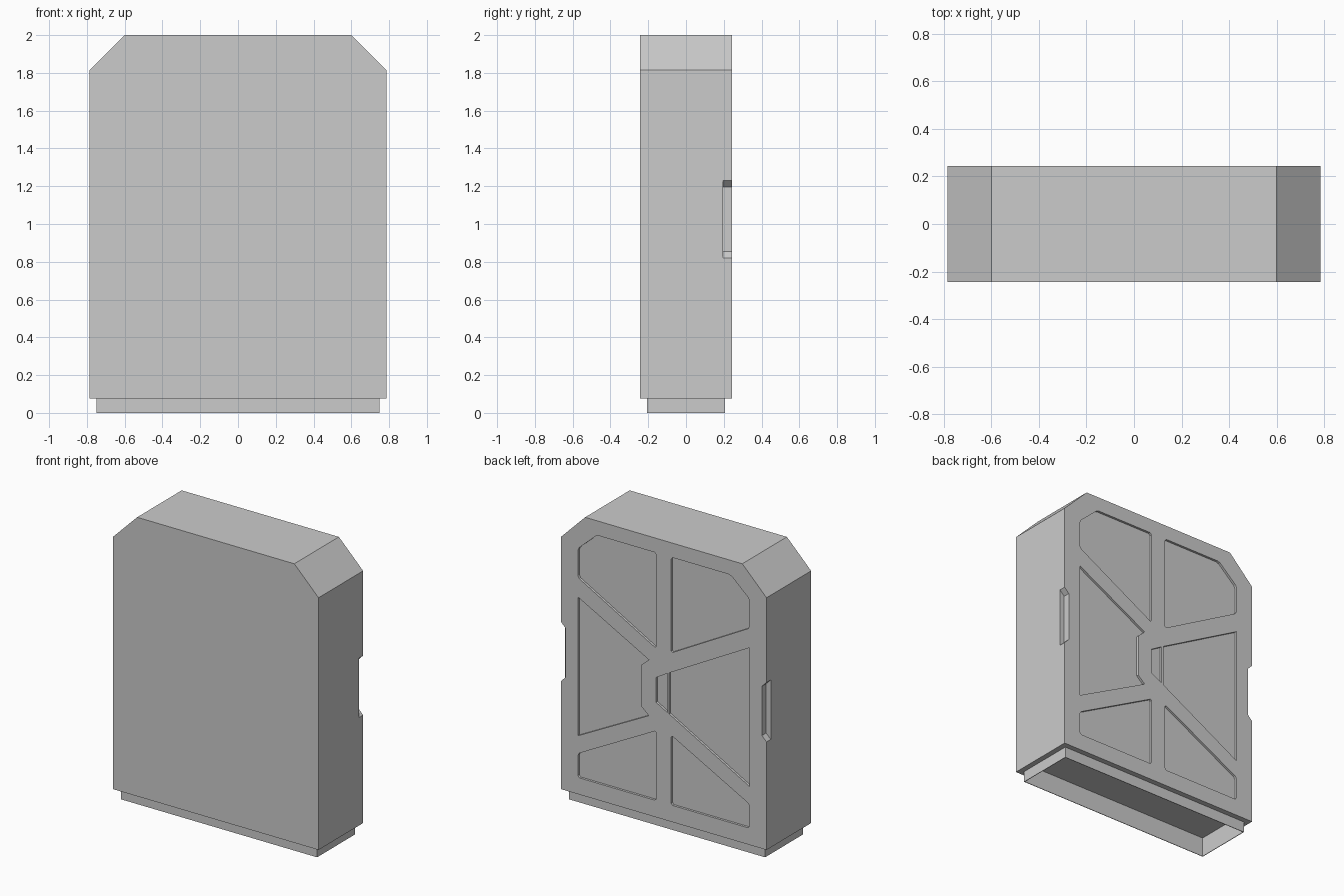
import bpy, bmesh
from mathutils import Vector

if "Cube" in bpy.data.objects:
    bpy.data.objects.remove(bpy.data.objects["Cube"])

BACK = 0.243      # y of the back face
DEPTH = 0.016     # depth of the back panels


def prism(name, profile, y0, y1, corner=0.0):
    """Extrude an (x, z) outline from y0 to y1, optionally easing its corners."""
    bm = bmesh.new()
    face = bm.faces.new([bm.verts.new((x, y0, z)) for x, z in profile])
    ext = bmesh.ops.extrude_face_region(bm, geom=[face])
    moved = [v for v in ext["geom"] if isinstance(v, bmesh.types.BMVert)]
    bmesh.ops.translate(bm, verts=moved, vec=(0, y1 - y0, 0))
    if corner:
        edges = [e for e in bm.edges
                 if abs(e.verts[0].co.y - e.verts[1].co.y) > 1e-4]
        bmesh.ops.bevel(bm, geom=edges, offset=corner, segments=1, affect='EDGES')
    bmesh.ops.recalc_face_normals(bm, faces=bm.faces)
    mesh = bpy.data.meshes.new(name)
    bm.to_mesh(mesh)
    bm.free()
    obj = bpy.data.objects.new(name, mesh)
    bpy.context.collection.objects.link(obj)
    return obj


def mirrored(profile):
    return [(-x, z) for x, z in profile]


# Main body with chamfered top corners
body = prism("case_body", [(-0.785, 0.075), (0.785, 0.075), (0.785, 1.815),
                           (0.6, 2.0), (-0.6, 2.0), (-0.785, 1.815)], -BACK, BACK)

# Stepped base with a thin rim and a hollow underside
bm = bmesh.new()
bm.from_mesh(body.data)
bm.faces.ensure_lookup_table()
bottom = min(bm.faces, key=lambda f: f.calc_center_median().z)
for inset, dz in ((0.037, -0.075), (0.004, 0.135)):
    bmesh.ops.inset_region(bm, faces=[bottom], thickness=inset, use_even_offset=True)
    ext = bmesh.ops.extrude_discrete_faces(bm, faces=[bottom])
    bottom = ext["faces"][0]
    bmesh.ops.translate(bm, verts=bottom.verts, vec=Vector((0, 0, dz)))
bm.to_mesh(body.data)
bm.free()

# Recessed panels on the back, between the crossing ribs
upper = [(0.057, 1.24), (0.655, 1.57), (0.655, 1.77), (0.51, 1.90), (0.057, 1.90)]
lower = [(0.057, 0.19), (0.655, 0.19), (0.655, 0.355), (0.057, 0.672)]
left_side = [(0.655, 0.478), (0.655, 1.435), (0.114, 1.147), (0.168, 1.098),
             (0.168, 0.808), (0.114, 0.761)]
right_side = [(-0.655, 0.478), (-0.655, 1.435), (-0.042, 1.098), (-0.042, 0.814)]
centre = [(-0.028, 1.09), (0.058, 1.04), (0.058, 0.868), (-0.028, 0.82)]

cutters = []
for p in (upper, mirrored(upper), lower, mirrored(lower)):
    cutters.append(prism("panel_cutter", p, BACK - DEPTH, BACK + 0.1, 0.012))
for p in (left_side, right_side, centre):
    cutters.append(prism("panel_cutter", p, BACK - DEPTH, BACK + 0.1))

# Finger notches on both back side edges
notch = [(0.82, 1.265), (0.75, 1.195), (0.75, 0.855), (0.82, 0.785)]
for p in (notch, mirrored(notch)):
    cutters.append(prism("notch_cutter", p, 0.197, BACK + 0.1))

for c in cutters:
    c.hide_render = True
    c.hide_viewport = False
    mod = body.modifiers.new("cut", 'BOOLEAN')
    mod.operation = 'DIFFERENCE'
    mod.solver = 'EXACT'
    mod.object = c

# Apply the cuts and drop the cutters
bpy.context.view_layer.update()
deps = bpy.context.evaluated_depsgraph_get()
result = bpy.data.meshes.new_from_object(body.evaluated_get(deps))
body.modifiers.clear()
body.data = result
for c in cutters:
    bpy.data.objects.remove(c)
